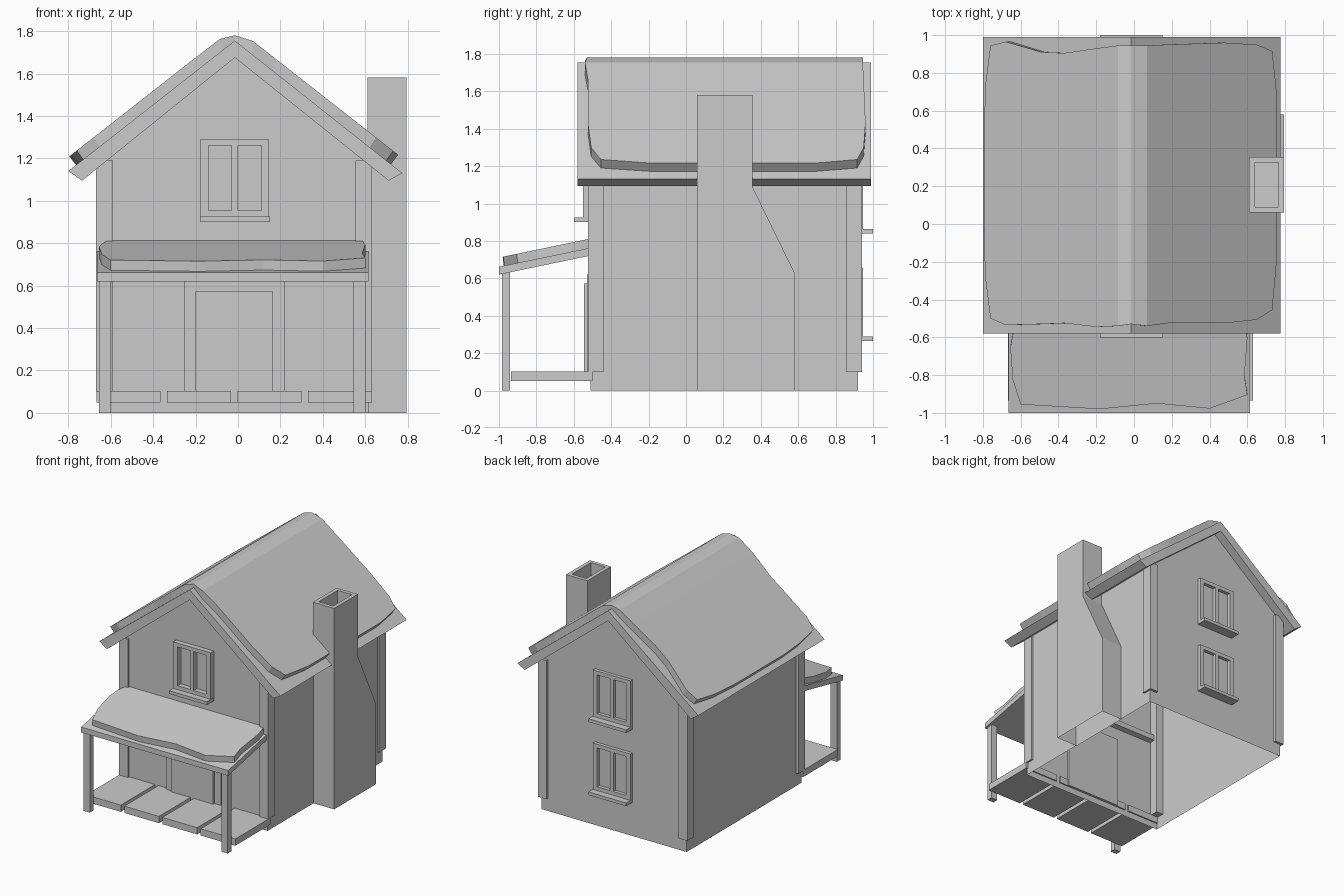
import bpy, bmesh
from mathutils import Vector

if "Cube" in bpy.data.objects:
    bpy.data.objects.remove(bpy.data.objects["Cube"])

MID = -0.015          # x of the ridge


def finish(name, bm):
    bmesh.ops.recalc_face_normals(bm, faces=bm.faces)
    me = bpy.data.meshes.new(name)
    bm.to_mesh(me)
    bm.free()
    ob = bpy.data.objects.new(name, me)
    bpy.context.collection.objects.link(ob)
    return ob


def add_box(bm, x0, x1, y0, y1, z0, z1):
    vs = bmesh.ops.create_cube(bm, size=1)["verts"]
    for v in vs:
        v.co = Vector(((x0 + x1) / 2 + v.co.x * (x1 - x0),
                       (y0 + y1) / 2 + v.co.y * (y1 - y0),
                       (z0 + z1) / 2 + v.co.z * (z1 - z0)))


def boxes(name, *dims):
    bm = bmesh.new()
    for d in dims:
        add_box(bm, *d)
    return finish(name, bm)


def prism(pts, axis, a, b):
    """Extrude a profile: (x,z) along y, or (y,z) along x."""
    bm = bmesh.new()
    co = (lambda p, t: (p[0], t, p[1])) if axis == "y" else (lambda p, t: (t, p[0], p[1]))
    face = bm.faces.new([bm.verts.new(co(p, a)) for p in pts])
    ext = bmesh.ops.extrude_face_region(bm, geom=[face])["geom"]
    d = Vector(co((0, 0), b - a))
    bmesh.ops.translate(bm, vec=d, verts=[g for g in ext if isinstance(g, bmesh.types.BMVert)])
    bmesh.ops.recalc_face_normals(bm, faces=bm.faces)
    return bm


def open_bottom(bm):
    low = [f for f in bm.faces if all(abs(v.co.z) < 1e-4 for v in f.verts)]
    bmesh.ops.delete(bm, geom=low, context="FACES_ONLY")


# House walls with gables, open underneath
bm = prism([(-0.65, 0), (0.615, 0), (0.615, 1.2), (MID, 1.7), (-0.65, 1.2)], "y", -0.51, 0.92)
open_bottom(bm)
finish("house_walls", bm)

# Corner boards
for side, x0, x1 in (("left", -0.67, -0.59), ("right", 0.555, 0.63)):
    for end, y0, y1 in (("front", -0.525, -0.44), ("back", 0.855, 0.94)):
        boxes(f"{end}_{side}_corner_board", (x0, x1, y0, y1, 0.1, 1.19))

# Main roof slab
finish("roof", prism([(-0.8, 1.14), (-0.735, 1.095), (MID, 1.675), (0.71, 1.095),
                      (0.775, 1.13), (MID, 1.755)], "y", -0.58, 0.99))

# Uneven covering on the roof: stations of (x, front y, back y)
stations = [(-0.795, -0.1, 0.5), (-0.785, -0.3, 0.75), (-0.76, -0.5, 0.945),
            (-0.68, -0.535, 0.965), (-0.49, -0.53, 0.91), (-0.37, -0.525, 0.905),
            (-0.2, -0.545, 0.93), (-0.085, -0.54, 0.945), (MID, -0.53, 0.945),
            (0.07, -0.54, 0.945), (0.18, -0.525, 0.95), (0.48, -0.525, 0.96),
            (0.65, -0.507, 0.95), (0.732, -0.455, 0.915), (0.755, -0.2, 0.7)]
bm = bmesh.new()
rings = []
for x, y0, y1 in stations:
    d = abs(x - MID)
    top = min(1.82 - 0.783 * d, 1.78 - 0.25 * d)
    bx = MID + (x - MID) * 0.955
    bot = 1.752 - 0.79 * abs(bx - MID)
    rings.append([bm.verts.new(c) for c in
                  ((x, y0, top), (x, y1, top), (bx, y1, bot), (bx, y0, bot))])
for r, s in zip(rings, rings[1:]):
    for i in range(4):
        j = (i + 1) % 4
        bm.faces.new((r[i], r[j], s[j], s[i]))
bm.faces.new(rings[0])
bm.faces.new(rings[-1])
finish("roof_covering", bm)

# Chimney with a stepped base and a sunken flue
bm = prism([(0.06, 0), (0.58, 0), (0.58, 0.63), (0.355, 1.09), (0.355, 1.58), (0.06, 1.58)],
           "x", 0.61, 0.795)
open_bottom(bm)
top = [f for f in bm.faces if all(v.co.z > 1.57 for v in f.verts)]
bmesh.ops.inset_region(bm, faces=top, thickness=0.042)
hole = bmesh.ops.extrude_face_region(bm, geom=top)["geom"]
bmesh.ops.delete(bm, geom=[f for f in top if f.is_valid], context="FACES_ONLY")
bmesh.ops.translate(bm, vec=(0, 0, -0.15),
                    verts=[g for g in hole if isinstance(g, bmesh.types.BMVert)])
finish("chimney", bm)


# Windows: bars around two panes, plus a sill
def window(name, wall_y, out, depth, z):
    def bar(x0, x1, z0, z1, d=depth):
        ys = sorted((wall_y - out * 0.02, wall_y + out * d))
        return (x0, x1, *ys, z + z0, z + z1)
    boxes(name + "_frame",
          bar(-0.18, -0.14, 0.02, 0.39), bar(-0.03, 0.0, 0.055, 0.36),
          bar(0.11, 0.147, 0.02, 0.39), bar(-0.14, 0.11, 0.36, 0.39),
          bar(-0.14, 0.11, 0.02, 0.055))
    boxes(name + "_sill", bar(-0.18, 0.15, 0.0, 0.025, 0.08 if out > 0 else 0.09))


window("front_window", -0.51, -1, 0.04, 0.9)
window("back_upper_window", 0.92, 1, 0.027, 0.84)
window("back_lower_window", 0.92, 1, 0.027, 0.265)

# Door
boxes("door_frame", (-0.255, 0.222, -0.53, -0.49, 0.05, 0.62))
boxes("door", (-0.2, 0.165, -0.545, -0.5, 0.05, 0.572))

# Porch floor planks and posts
for i in range(4):
    x = -0.667 + i * 0.332
    boxes(f"porch_plank_{i + 1}", (x, x + 0.302, -0.935, -0.5, 0.05, 0.103))
for side, x in (("left", -0.655), ("right", 0.545)):
    boxes(f"porch_post_{side}", (x, x + 0.055, -0.985, -0.94, 0, 0.645))

# Porch roof and its uneven covering
finish("porch_roof", prism([(-1, 0.62), (-1, 0.662), (-0.47, 0.772), (-0.47, 0.73)],
                           "x", -0.665, 0.615))
outline = [(-0.61, -0.5), (-0.64, -0.57), (-0.655, -0.65), (-0.642, -0.82), (-0.6, -0.95),
           (-0.18, -0.975), (0.12, -0.945), (0.4, -0.972), (0.6, -0.9), (0.585, -0.8),
           (0.6, -0.6), (0.585, -0.5)]
bm = bmesh.new()
face = bm.faces.new([bm.verts.new((x, y, 0.66 + (y + 1) * 0.2075)) for x, y in outline])
ext = bmesh.ops.extrude_face_region(bm, geom=[face])["geom"]
bmesh.ops.translate(bm, vec=(0, -0.005, 0.05),
                    verts=[g for g in ext if isinstance(g, bmesh.types.BMVert)])
finish("porch_roof_covering", bm)
